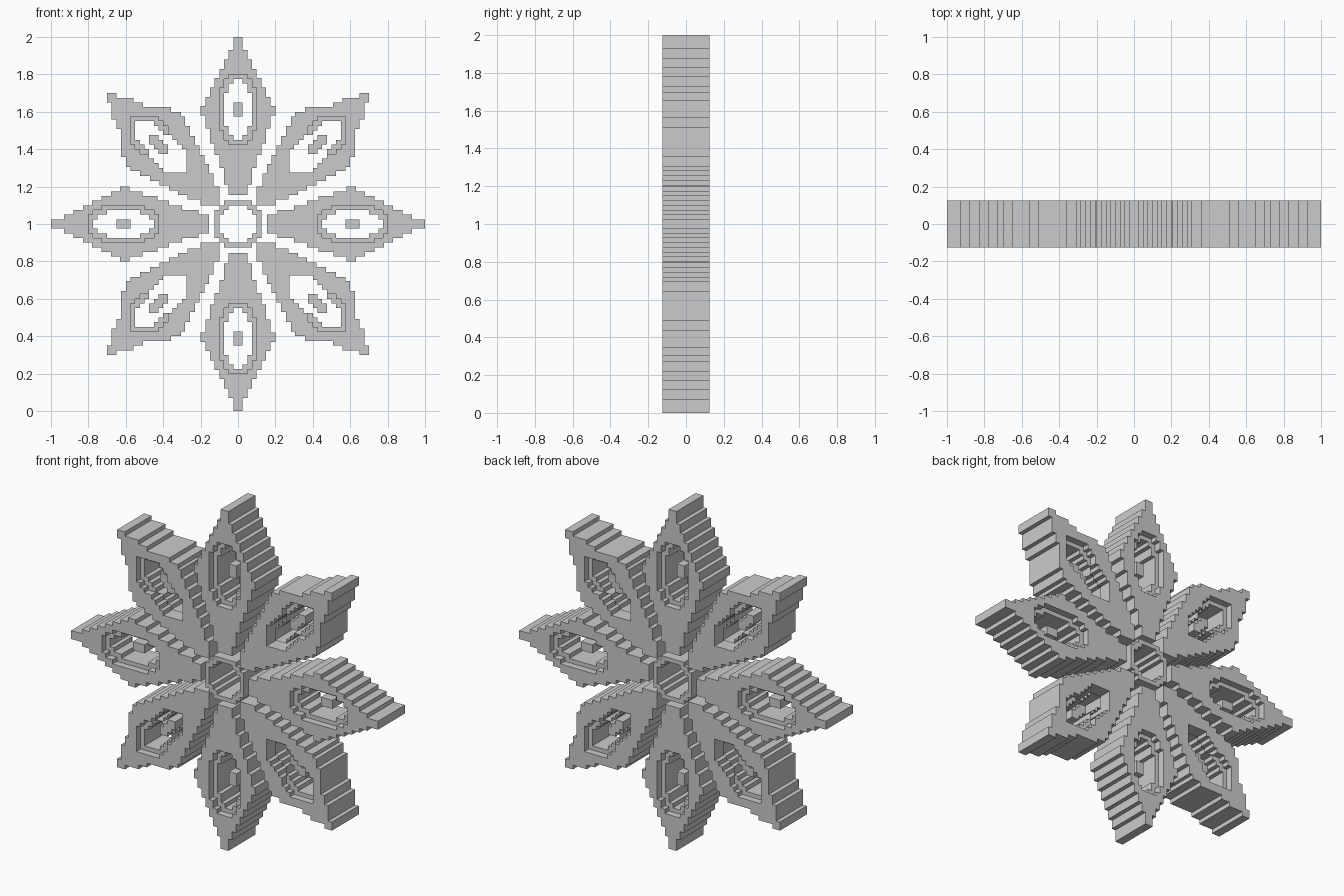
import bpy
from math import radians

cube = bpy.data.objects.get("Cube")
if cube:
    bpy.data.objects.remove(cube, do_unlink=True)

DEPTH, RIM_DEPTH, CORE_DEPTH = 0.25, 0.17, 0.10


def upright(p):
    return (-p[0], p[1])


def diagonal(p):
    return (p[1], p[0])


def stepped(start, steps, flip):
    """Stair outline from (height, width) steps, closed by its reflection."""
    half, level = [start], start[1]
    for height, width in steps:
        half += [(width, level), (width, height)]
        level = height
    other = [flip(p) for p in reversed(half) if flip(p) != p]
    return half + other


def plate(name, loops, depth):
    """Extruded flat plate; loops after the first one are holes."""
    curve = bpy.data.curves.new(name, 'CURVE')
    curve.dimensions = '2D'
    curve.fill_mode = 'BOTH'
    curve.extrude = depth / 2
    for loop in loops:
        spline = curve.splines.new('POLY')
        spline.points.add(len(loop) - 1)
        for point, (x, y) in zip(spline.points, loop):
            point.co = (x, y, 0, 1)
        spline.use_cyclic_u = True
    temp = bpy.data.objects.new(name, curve)
    bpy.context.collection.objects.link(temp)
    bpy.context.view_layer.update()
    mesh = bpy.data.meshes.new_from_object(
        temp.evaluated_get(bpy.context.evaluated_depsgraph_get()))
    bpy.data.objects.remove(temp)
    bpy.data.curves.remove(curve)
    mesh.name = name
    mesh.polygons.foreach_set("use_smooth", [False] * len(mesh.polygons))
    return mesh


def place(name, mesh, turn=0):
    obj = bpy.data.objects.new(name, mesh)
    obj.location.z = 1
    obj.rotation_euler = (radians(90), radians(turn), 0)
    bpy.context.collection.objects.link(obj)


# Straight petals: body, recessed rim and floating core
body = stepped((0, .155), [
    (.21, .05), (.30, .075), (.37, .10), (.43, .125), (.51, .15), (.58, .175),
    (.63, .20), (.68, .175), (.73, .15), (.78, .125), (.83, .10), (.88, .075),
    (.93, .05), (1, .025)], upright)
rim = stepped((0, .425), [
    (.45, .05), (.50, .075), (.73, .10), (.775, .075), (.80, .05)], upright)
hole = stepped((0, .45), [
    (.475, .025), (.525, .05), (.70, .075), (.75, .05), (.775, .025)], upright)
core = stepped((0, .575), [(.65, .025)], upright)
straight = {
    "straight_petal": plate("straight_petal", [body, rim], DEPTH),
    "straight_rim": plate("straight_rim", [rim, hole], RIM_DEPTH),
    "straight_core": plate("straight_core", [core], CORE_DEPTH),
}

# Diagonal petals, symmetric about the 45 degree line
body = stepped((.10, .10), [
    (.13, .20), (.155, .27), (.18, .32), (.205, .37), (.23, .42), (.257, .47),
    (.283, .525), (.305, .575), (.358, .60), (.507, .625), (.56, .65),
    (.65, .675), (.70, .70)], diagonal)
rim = stepped((.275, .275), [
    (.30, .40), (.325, .425), (.35, .45), (.375, .475), (.40, .525),
    (.425, .55), (.575, .575)], diagonal)
hole = stepped((.30, .30), [
    (.325, .375), (.35, .40), (.375, .425), (.40, .475), (.425, .50),
    (.45, .525), (.55, .55)], diagonal)
core = stepped((.375, .375), [
    (.40, .425), (.425, .45), (.475, .475)], diagonal)
slanted = {
    "diagonal_petal": plate("diagonal_petal", [body, rim], DEPTH),
    "diagonal_rim": plate("diagonal_rim", [rim, hole], RIM_DEPTH),
    "diagonal_core": plate("diagonal_core", [core], CORE_DEPTH),
}

# Four turns of each petal
for i, side in enumerate(("a", "b", "c", "d")):
    for name, mesh in {**straight, **slanted}.items():
        place(f"{name}_{side}", mesh, 90 * i)

# Centre ring
outer = stepped((0, -.125), [
    (-.10, .075), (-.075, .10), (.075, .125), (.10, .10), (.125, .075)], upright)
inner = stepped((0, -.10), [
    (-.075, .05), (-.05, .075), (.05, .10), (.075, .075), (.10, .05)], upright)
place("centre_ring", plate("centre_ring", [outer, inner], DEPTH))
